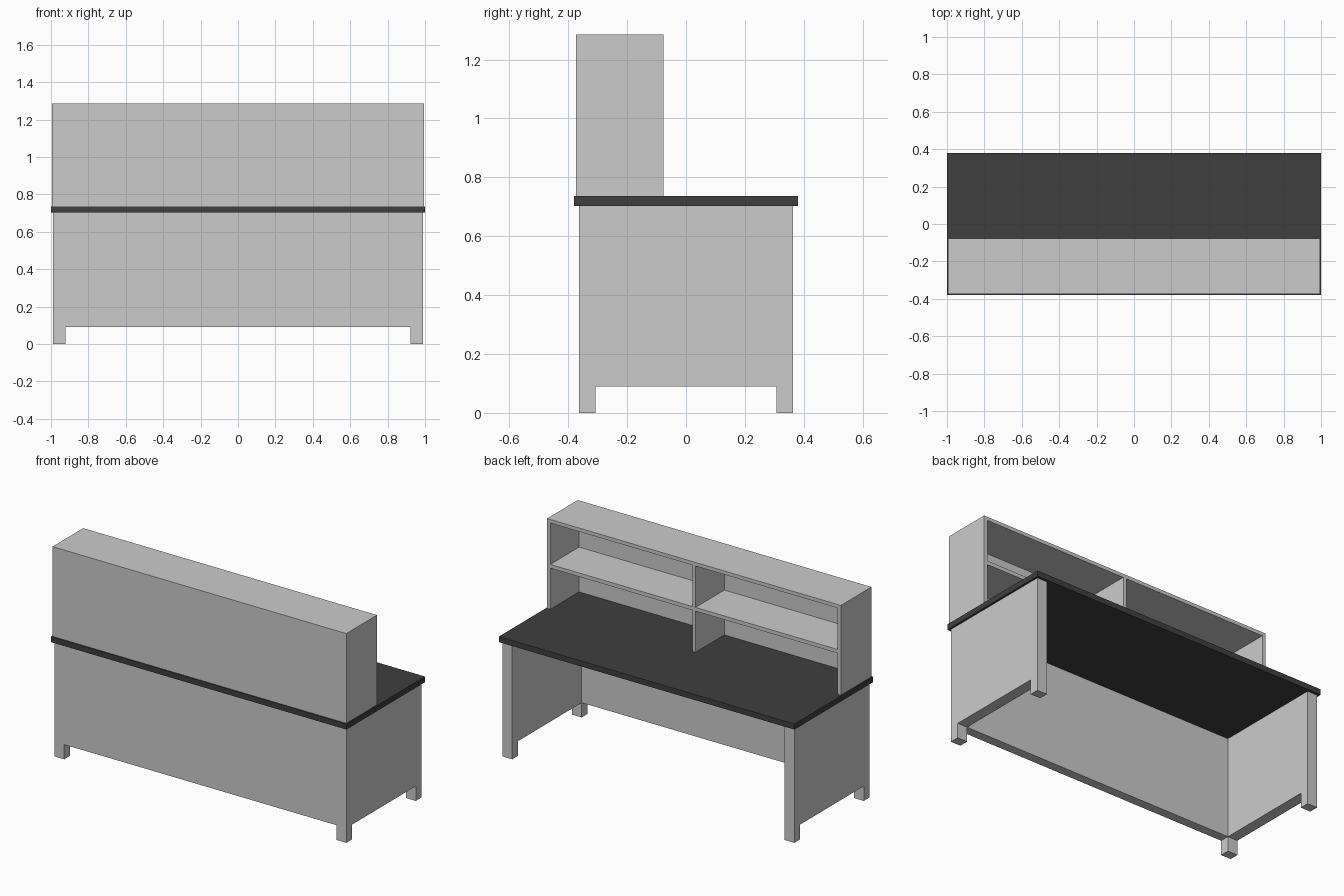
import bpy
import bmesh
from mathutils import Vector

if "Cube" in bpy.data.objects:
    bpy.data.objects.remove(bpy.data.objects["Cube"])


def box(name, lo, hi, mat=None):
    """Axis-aligned box between two corners."""
    lo, hi = Vector(lo), Vector(hi)
    mid = (lo + hi) / 2
    bm = bmesh.new()
    bmesh.ops.create_cube(bm, size=1)
    bmesh.ops.scale(bm, vec=hi - lo, verts=bm.verts)
    mesh = bpy.data.meshes.new(name)
    bm.to_mesh(mesh)
    bm.free()
    if mat:
        mesh.materials.append(mat)
    ob = bpy.data.objects.new(name, mesh)
    ob.location = mid
    bpy.context.collection.objects.link(ob)
    return ob


black = bpy.data.materials.new("black_top")
black.diffuse_color = (0.05, 0.05, 0.05, 1)
black.use_nodes = True
black.node_tree.nodes["Principled BSDF"].inputs["Base Color"].default_value = black.diffuse_color

# Overall dimensions
BX, BY = 0.988, 0.364          # base half width and depth
LX, LY = 0.067, 0.057          # leg section
CLEAR, TOP_LO, TOP_HI = 0.09, 0.702, 0.736
HX, HY0, HY1, HZ = 0.994, -0.373, -0.077, 1.285   # hutch
T, BACK = 0.022, 0.018         # hutch board thicknesses

# Desktop
box("desktop", (-1, -0.38, TOP_LO), (1, 0.38, TOP_HI), black)

# Legs and side panels, flush with each other
for side, x0 in (("left", -BX), ("right", BX - LX)):
    for end, y0 in (("front", -BY), ("back", BY - LY)):
        box(f"{end}_{side}_leg", (x0, y0, 0), (x0 + LX, y0 + LY, TOP_LO))
    box(f"{side}_side_panel", (x0, -BY + LY, CLEAR), (x0 + LX, BY - LY, TOP_LO))

# Modesty panel across the front
box("front_panel", (-BX + LX, -BY, CLEAR), (BX - LX, -BY + LY, TOP_LO))

# Hutch carcass: closed at the front, open towards the user, no floor
box("hutch_top", (-HX, HY0, HZ - T), (HX, HY1, HZ))
box("hutch_closed_face", (-HX + T, HY0, TOP_HI), (HX - T, HY0 + BACK, HZ - T))
for side, x0 in (("left", -HX), ("right", HX - T)):
    box(f"hutch_{side}_side", (x0, HY0, TOP_HI), (x0 + T, HY1, HZ - T))

# Hutch divider and the shelf in each bay
box("hutch_divider", (-T / 2, HY0 + BACK, TOP_HI), (T / 2, HY1, HZ - T))
for side, x0, x1 in (("left", -HX + T, -T / 2), ("right", T / 2, HX - T)):
    box(f"{side}_shelf", (x0, HY0 + BACK, 0.987), (x1, HY1, 1.01))
